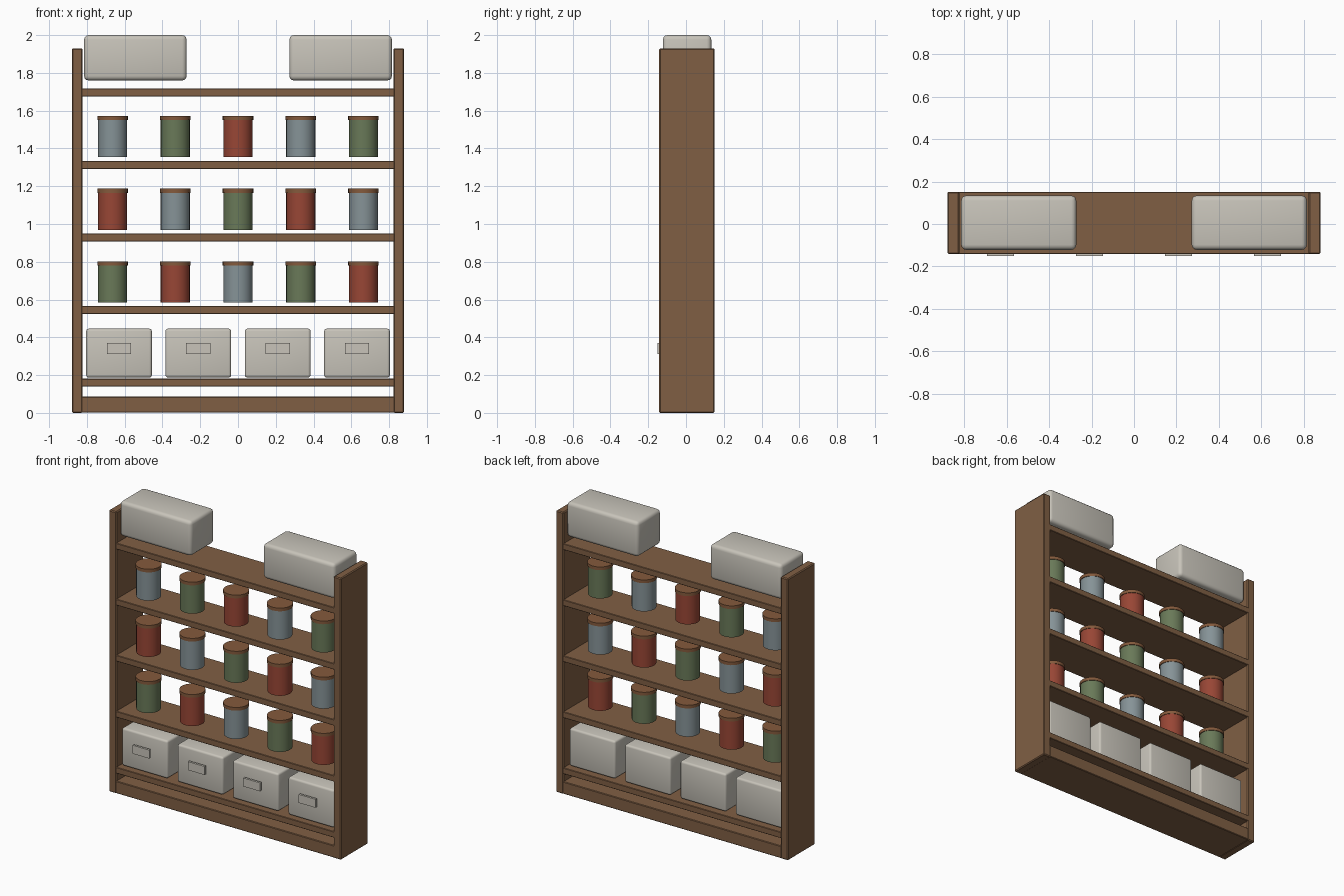
import bpy, math

if "Cube" in bpy.data.objects:
    bpy.data.objects.remove(bpy.data.objects["Cube"])


def material(name, r, g, b):
    def lin(c):
        c /= 255
        return c / 12.92 if c <= 0.04045 else ((c + 0.055) / 1.055) ** 2.4
    m = bpy.data.materials.new(name)
    m.diffuse_color = (lin(r), lin(g), lin(b), 1)
    m.use_nodes = True
    m.node_tree.nodes["Principled BSDF"].inputs["Base Color"].default_value = m.diffuse_color
    return m


wood = material("brown wood", 128, 95, 68)
lid_wood = material("lid wood", 132, 90, 60)
linen = material("pale linen", 200, 196, 186)
green = material("sage green", 105, 121, 88)
red = material("brick red", 152, 70, 53)
blue = material("grey blue", 134, 147, 151)


def box(name, x, y, z, mat, bevel=0.0, segments=1):
    """Box from (low, high) pairs along each axis."""
    size = [b - a for a, b in (x, y, z)]
    bpy.ops.mesh.primitive_cube_add(size=1, location=[(a + b) / 2 for a, b in (x, y, z)])
    ob = bpy.context.object
    ob.name = name
    ob.scale = size
    bpy.ops.object.transform_apply(location=False, rotation=False, scale=True)
    ob.data.materials.append(mat)
    if bevel:
        mod = ob.modifiers.new("rounded edges", 'BEVEL')
        mod.width = bevel
        mod.segments = segments
        bpy.ops.object.modifier_apply(modifier=mod.name)
        bpy.ops.object.shade_smooth_by_angle(angle=math.radians(35))
    return ob


def cylinder(name, radius, x, y, z0, z1, mat):
    bpy.ops.mesh.primitive_cylinder_add(vertices=24, radius=radius, depth=z1 - z0,
                                        location=(x, y, (z0 + z1) / 2))
    ob = bpy.context.object
    ob.name = name
    ob.data.materials.append(mat)
    bpy.ops.object.shade_smooth_by_angle(angle=math.radians(35))


FRONT, BACK = -0.142, 0.152

# Frame: side panels and solid base
for side, label in ((-1, "left"), (1, "right")):
    box(label + "_side_panel", sorted((side * 0.823, side * 0.88)), (FRONT, BACK),
        (0, 1.93), wood, 0.006)
box("base", (-0.83, 0.83), (FRONT, BACK), (0.002, 0.086), wood, 0.004)

# Five evenly spaced shelves
for i in range(5):
    z = 0.16 + 0.384 * i
    box(f"shelf_{i + 1}", (-0.83, 0.83), (FRONT, BACK), (z - 0.021, z + 0.021), wood, 0.003)

# Four bins on the lowest shelf, each with a label plate
for i in range(4):
    x = -0.63 + 0.42 * i
    box(f"bin_{i + 1}", (x - 0.174, x + 0.174), (-0.112, 0.118), (0.187, 0.446),
        linen, 0.014, 3)
    box(f"bin_label_{i + 1}", (x - 0.064, x + 0.064), (-0.152, -0.137), (0.313, 0.371), linen)

# Three rows of lidded jars, colours shifting by one on each row
for row in range(3):
    z = 0.584 + 0.385 * row
    for i in range(5):
        x = -0.664 + 0.332 * i
        cylinder(f"jar_{row + 1}_{i + 1}", 0.077, x, -0.02, z, z + 0.2,
                 (green, red, blue)[(i + row) % 3])
        cylinder(f"jar_lid_{row + 1}_{i + 1}", 0.081, x, -0.02, z + 0.196, z + 0.218, lid_wood)

# Two storage boxes at the top
for side, label in ((-1, "left"), (1, "right")):
    box(label + "_top_box", sorted((side * 0.272, side * 0.815)), (-0.122, 0.134),
        (1.76, 2.0), linen, 0.024, 3)
